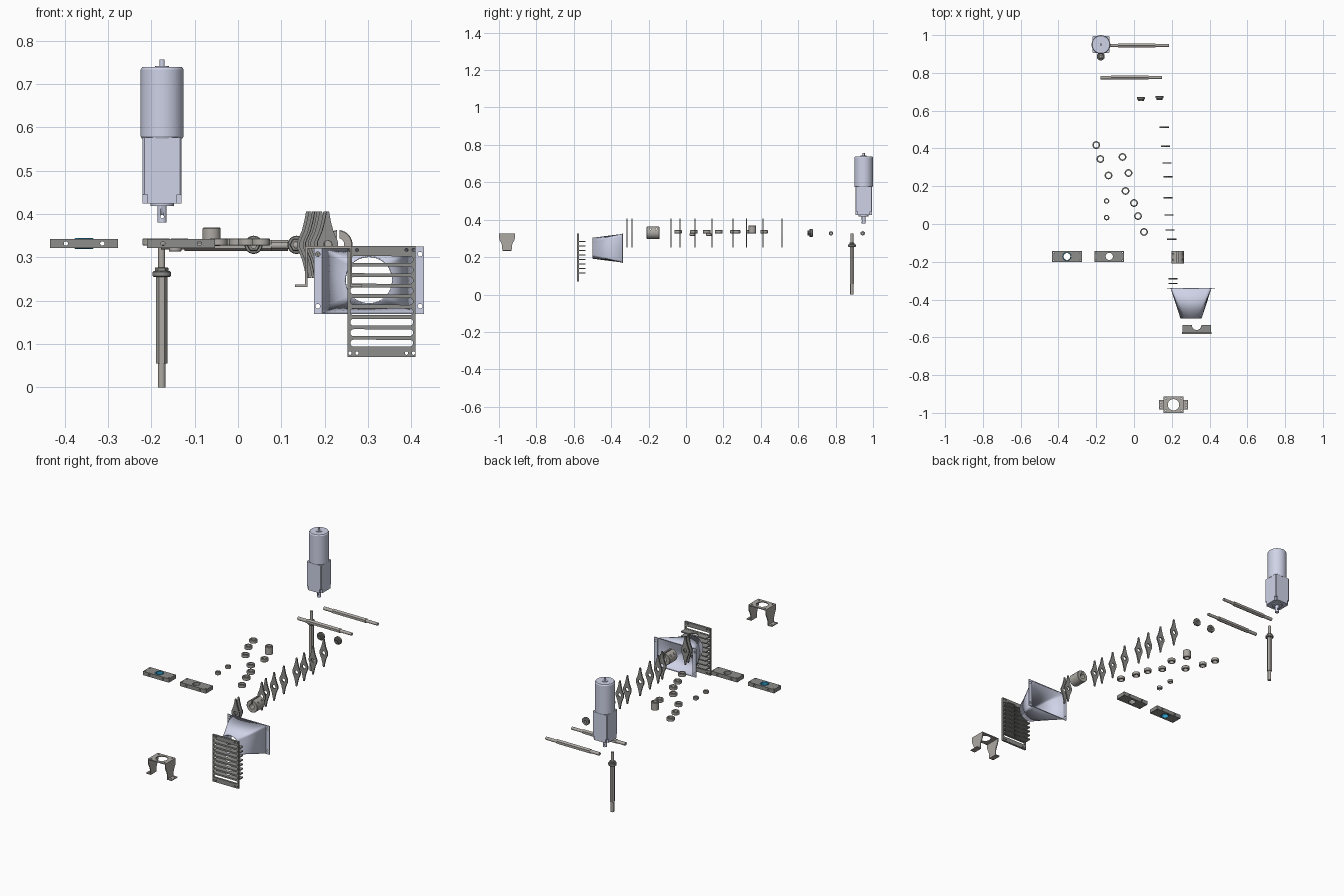
import bpy, bmesh
from math import pi, sin, cos, radians
from mathutils import Matrix

if "Cube" in bpy.data.objects:
    bpy.data.objects.remove(bpy.data.objects["Cube"])

def material(name, rgb):
    m = bpy.data.materials.new(name)
    m.diffuse_color = (*rgb, 1)
    m.use_nodes = True
    m.node_tree.nodes["Principled BSDF"].inputs["Base Color"].default_value = m.diffuse_color
    return m

LILAC = material("pale_lilac", (0.62, 0.65, 0.80))
STEEL = material("warm_steel", (0.42, 0.40, 0.37))
DARK = material("dark_grey", (0.27, 0.27, 0.26))
BLUE = material("blue", (0.03, 0.32, 0.55))
UPRIGHT = (pi / 2, 0, 0)        # plan (x, y) becomes (x, z)
SIDEWAYS = (pi / 2, 0, pi / 2)  # plan (x, y) becomes (y, z)
ALONG_X = (0, pi / 2, 0)

def finish(o, mat=None):
    bpy.ops.object.select_all(action='DESELECT')
    bpy.context.view_layer.objects.active = o
    o.select_set(True)
    if mat:
        o.data.materials.clear()
        o.data.materials.append(mat)
    bpy.ops.object.shade_smooth_by_angle(angle=radians(28))
    return o

def from_bmesh(name, bm, loc=(0, 0, 0), rot=(0, 0, 0), mat=None):
    bmesh.ops.recalc_face_normals(bm, faces=bm.faces)
    me = bpy.data.meshes.new(name)
    bm.to_mesh(me)
    bm.free()
    o = bpy.data.objects.new(name, me)
    bpy.context.collection.objects.link(o)
    o.location, o.rotation_euler = loc, rot
    return finish(o, mat)

def stack(name, parts, loc, rot=(0, 0, 0), mat=None):
    """Coaxial solids along z: (radius at a, radius at b, a, b, sides)."""
    bm = bmesh.new()
    for r1, r2, a, b, n in parts:
        bmesh.ops.create_cone(bm, cap_ends=True, segments=n, radius1=r1, radius2=r2, depth=b - a,
                              matrix=Matrix.Translation((0, 0, (a + b) / 2)) @ Matrix.Rotation(pi / 2, 4, 'Z'))
    return from_bmesh(name, bm, loc, rot, mat)

def tube(name, ro, ri, a, b, loc, rot=(0, 0, 0), mat=None, n=40, bev=0.002):
    bm = bmesh.new()
    prof = [(ri, a), (ro - bev, a), (ro, a + bev), (ro, b - bev), (ro - bev, b), (ri, b)]
    rings = [[bm.verts.new((r * cos(2 * pi * i / n), r * sin(2 * pi * i / n), z)) for r, z in prof]
             for i in range(n)]
    for i in range(n):
        p, q = rings[i], rings[(i + 1) % n]
        for k in range(6):
            j = (k + 1) % 6
            bm.faces.new((p[k], q[k], q[j], p[j]))
    return from_bmesh(name, bm, loc, rot, mat)

def circle(x, y, r, n=24, a0=0, a1=2 * pi):
    return [(x + r * cos(a0 + (a1 - a0) * i / n), y + r * sin(a0 + (a1 - a0) * i / n)) for i in range(n)]

def rect(x0, y0, x1, y1):
    return [(x0, y0), (x1, y0), (x1, y1), (x0, y1)]

def slot(x0, x1, y, r):
    return circle(x1 - r, y, r, 8, -pi / 2, pi / 2) + circle(x0 + r, y, r, 8, pi / 2, 3 * pi / 2)

def plate(name, outlines, thick, loc, rot=(0, 0, 0), mat=None):
    """Flat sheet: first outline is the edge, the others are holes."""
    cu = bpy.data.curves.new(name, 'CURVE')
    cu.dimensions, cu.fill_mode, cu.extrude = '2D', 'BOTH', thick / 2
    for pts in outlines:
        s = cu.splines.new('POLY')
        s.points.add(len(pts) - 1)
        for p, (x, y) in zip(s.points, pts):
            p.co = (x, y, 0, 1)
        s.use_cyclic_u = True
    o = bpy.data.objects.new(name, cu)
    bpy.context.collection.objects.link(o)
    o.location, o.rotation_euler = loc, rot
    bpy.ops.object.select_all(action='DESELECT')
    bpy.context.view_layer.objects.active = o
    o.select_set(True)
    bpy.ops.object.convert(target='MESH')
    o = bpy.context.view_layer.objects.active
    bm = bmesh.new()
    bm.from_mesh(o.data)
    bmesh.ops.remove_doubles(bm, verts=bm.verts, dist=1e-5)
    bmesh.ops.recalc_face_normals(bm, faces=bm.faces)
    bm.to_mesh(o.data)
    bm.free()
    return finish(o, mat)

def cut(o, cutter):
    m = o.modifiers.new("cut", 'BOOLEAN')
    m.operation, m.object, m.solver = 'DIFFERENCE', cutter, 'EXACT'
    cutter.hide_render = True
    bpy.context.view_layer.objects.active = o
    bpy.ops.object.modifier_move_to_index(modifier="cut", index=0)
    bpy.ops.object.modifier_apply(modifier="cut")
    bpy.data.objects.remove(cutter)

# Geared motor
M = (-0.175, 0.95, 0)
stack("motor_can", [(0.047, 0.0497, 0.574, 0.58, 48), (0.0497, 0.0497, 0.58, 0.733, 48),
                    (0.0497, 0.046, 0.733, 0.739, 48), (0.016, 0.016, 0.739, 0.742, 24),
                    (0.006, 0.006, 0.74, 0.757, 20)], M, mat=LILAC)
h, c = 0.045, 0.004
plate("motor_gearbox", [[(h, c - h), (h, h - c), (h - c, h), (c - h, h), (-h, h - c), (-h, c - h),
                         (c - h, -h), (h - c, -h)]], 0.132, (M[0], M[1], 0.511), mat=LILAC)
n = 0.034
plate("motor_gearbox_foot", [[(h, -n), (h, n), (n, n), (n, h), (-n, h), (-n, n), (-h, n), (-h, -n),
                              (-n, -n), (-n, -h), (n, -h), (n, -n)]], 0.021, (M[0], M[1], 0.4345), mat=LILAC)
out = stack("motor_output_shaft", [(0.0105, 0.0105, 0.38, 0.43, 24)], M, mat=LILAC)
cut(out, stack("cutter", [(0.004, 0.004, -0.05, 0.05, 16)], (M[0], M[1], 0.394), UPRIGHT))
stack("motor_boss", [(0.027, 0.027, 0.418, 0.426, 32)], M, mat=LILAC)

# Three identical stepped hexagonal shafts
for name, loc, rot in [("shaft_upright", (-0.176, 0.887, 0), (0, 0, 0)),
                       ("shaft_rear", (-0.14, 0.945, 0.327), ALONG_X),
                       ("shaft_front", (-0.178, 0.775, 0.327), ALONG_X)]:
    stack(name, [(0.009, 0.009, 0, 0.055, 20), (0.0128, 0.0128, 0.055, 0.255, 6),
                 (0.008, 0.008, 0.255, 0.325, 20)], loc, rot, STEEL)

# Flanged collars
for i, (loc, rot) in enumerate([((-0.176, 0.887, 0.255), (0, 0, 0)), ((0.036, 0.672, 0.329), UPRIGHT),
                                ((0.135, 0.678, 0.329), UPRIGHT)]):
    tube(f"collar_flange_{i}", 0.021, 0.008, 0, 0.013, loc, rot, DARK)
    tube(f"collar_hub_{i}", 0.016, 0.008, 0.012, 0.022, loc, rot, DARK, n=6)

# Row of concave diamond blades with a centre hole
tips = [(0.003, 0.077), (0.007, 0.055), (0.013, 0.032), (0.024, 0.006)]
edge = tips + [(x, -y) for x, y in tips[::-1]]
edge += [(-x, -y) for x, y in edge]
for i, (x, y) in enumerate([(0.160, 0.513), (0.166, 0.412), (0.174, 0.323), (0.179, 0.251), (0.180, 0.139),
                            (0.185, 0.048), (0.191, -0.032), (0.200, -0.08), (0.206, -0.289), (0.207, -0.315)]):
    plate(f"blade_{i}", [edge, circle(0, 0, 0.010)], 0.007, (x, y, 0.329), UPRIGHT, DARK)

# Split clamp coupling
C = (0.231, -0.142, 0.330)
coupling = tube("clamp_coupling", 0.033, 0.014, 0, 0.068, C, UPRIGHT, STEEL)
cut(coupling, plate("cutter", [rect(-0.003, 0.005, 0.003, 0.05)], 0.2, C, UPRIGHT))
for y in (-0.160, -0.190):
    cut(coupling, stack("cutter", [(0.0045, 0.0045, -0.05, 0.05, 16)], (C[0], y, 0.350), ALONG_X))
finish(coupling)

# Bearing blocks, the left one with a blue bushing
for name, x, r in [("bearing_block_left", -0.355, 0.022), ("bearing_block_right", -0.131, 0.019)]:
    ends = [circle(sx * 0.07, sy * 0.02, 0.003, 10) for sx in (-1, 1) for sy in (-1, 1)]
    block = plate(name, [rect(-0.0785, -0.03, 0.0785, 0.03), circle(0, 0, r, 32)] + ends,
                  0.021, (x, -0.172, 0.332), mat=DARK)
    for sx in (-1, 1):
        cut(block, stack("cutter", [(0.005, 0.005, -0.06, 0.06, 16)], (x + sx * 0.042, -0.172, 0.332), UPRIGHT))
    finish(block)
tube("blue_bushing", 0.0225, 0.018, -0.0125, 0.0125, (-0.355, -0.172, 0.332), mat=BLUE)

# Loose spacer rings
for i, (x, y) in enumerate([(-0.2, 0.418), (-0.178, 0.344), (-0.135, 0.257), (-0.029, 0.27),
                            (-0.045, 0.175), (0.0, 0.111), (0.021, 0.042), (0.053, -0.042)]):
    tube(f"spacer_ring_{i}", 0.0205, 0.013, 0.327, 0.344, (x, y, 0), mat=STEEL)
tube("tall_spacer", 0.0205, 0.013, 0.326, 0.369, (-0.061, 0.355, 0), mat=STEEL)
for i, y in enumerate((0.122, 0.034)):
    tube(f"small_ring_{i}", 0.0145, 0.008, 0.313, 0.328, (-0.145, y, 0), mat=STEEL)

# Square-to-round funnel and its flange
F = (0.302, 0.2475)
bm = bmesh.new()
corners, per = rect(-0.1085, -0.0765, 0.1085, 0.0765), 12
square, ring = [], []
for s in range(4):
    (x0, z0), (x1, z1) = corners[s], corners[(s + 1) % 4]
    for k in range(per):
        t, a = k / per, -3 * pi / 4 + (s + k / per) * pi / 2
        square.append(bm.verts.new((x0 + (x1 - x0) * t, -0.340, z0 + (z1 - z0) * t)))
        ring.append(bm.verts.new((0.056 * cos(a), -0.50, 0.056 * sin(a))))
N = len(ring)
for i in range(N):
    j = (i + 1) % N
    bm.faces.new((square[i], square[j], ring[j], ring[i]))
funnel = from_bmesh("funnel", bm, (F[0], 0, F[1]), mat=LILAC)
wall = funnel.modifiers.new("wall", 'SOLIDIFY')
wall.thickness, wall.offset = 0.003, -1
plate("funnel_flange", [rect(-0.127, -0.078, 0.127, 0.078), rect(-0.106, -0.074, 0.106, 0.074)] +
      [circle(sx * 0.118, sz * 0.06, 0.0055, 16) for sx in (-1, 1) for sz in (-1, 1)],
      0.004, (F[0], -0.340, F[1]), UPRIGHT, LILAC)

# Louvred grille with notched fins
rows = [0.295 - 0.0241 * i for i in range(9)]
holes = [circle(0.3315 + sx * d, z, 0.004, 12) for sx in (-1, 1) for d in (0.043 + 0.017, 0.043 + 0.034)
         for z in (0.079, 0.317)]
holes = [[(0.3315 + (x - 0.3315) * 0.95, z) for x, z in p] for p in holes]
plate("grille_plate", [rect(0.253, 0.07, 0.41, 0.326)] + [slot(0.259, 0.404, z, 0.008) for z in rows] + holes,
      0.011, (0, -0.5775, 0), UPRIGHT, DARK)
fin = [(0.256, -0.536), (0.256, -0.574), (0.407, -0.574), (0.407, -0.536)] + \
      circle(0.3315, -0.536, 0.025, 16, 0, -pi) + [(0.3065, -0.536)]
for i, z in enumerate(rows[:-1]):
    plate(f"grille_fin_{i}", [fin], 0.006, (0, 0, z - 0.01205), mat=DARK)

# Bent-sheet motor bracket
B = (0.209, -0.957)
plate("bracket_top", [rect(-0.053, -0.043, 0.053, 0.043), circle(0, 0, 0.030, 40)] +
      [circle(sx * 0.04, sy * 0.032, 0.004, 12) for sx in (-1, 1) for sy in (-1, 1)],
      0.005, (B[0], B[1], 0.3235), mat=STEEL)
half = [(0.043, 0.326), (0.043, 0.305), (0.039, 0.290), (0.031, 0.275), (0.026, 0.260), (0.025, 0.232)]
for side, s in (("left", -1), ("right", 1)):
    plate(f"bracket_leg_{side}", [half + [(-y, z) for y, z in half[::-1]]], 0.005,
          (B[0] + s * 0.0515, B[1], 0), SIDEWAYS, STEEL)
    plate(f"bracket_foot_{side}", [rect(-0.0125, -0.025, 0.0125, 0.025)] +
          [circle(0.002 * s, sy * 0.014, 0.004, 12) for sy in (-1, 1)],
          0.005, (B[0] + s * 0.0645, B[1], 0.2345), mat=STEEL)
